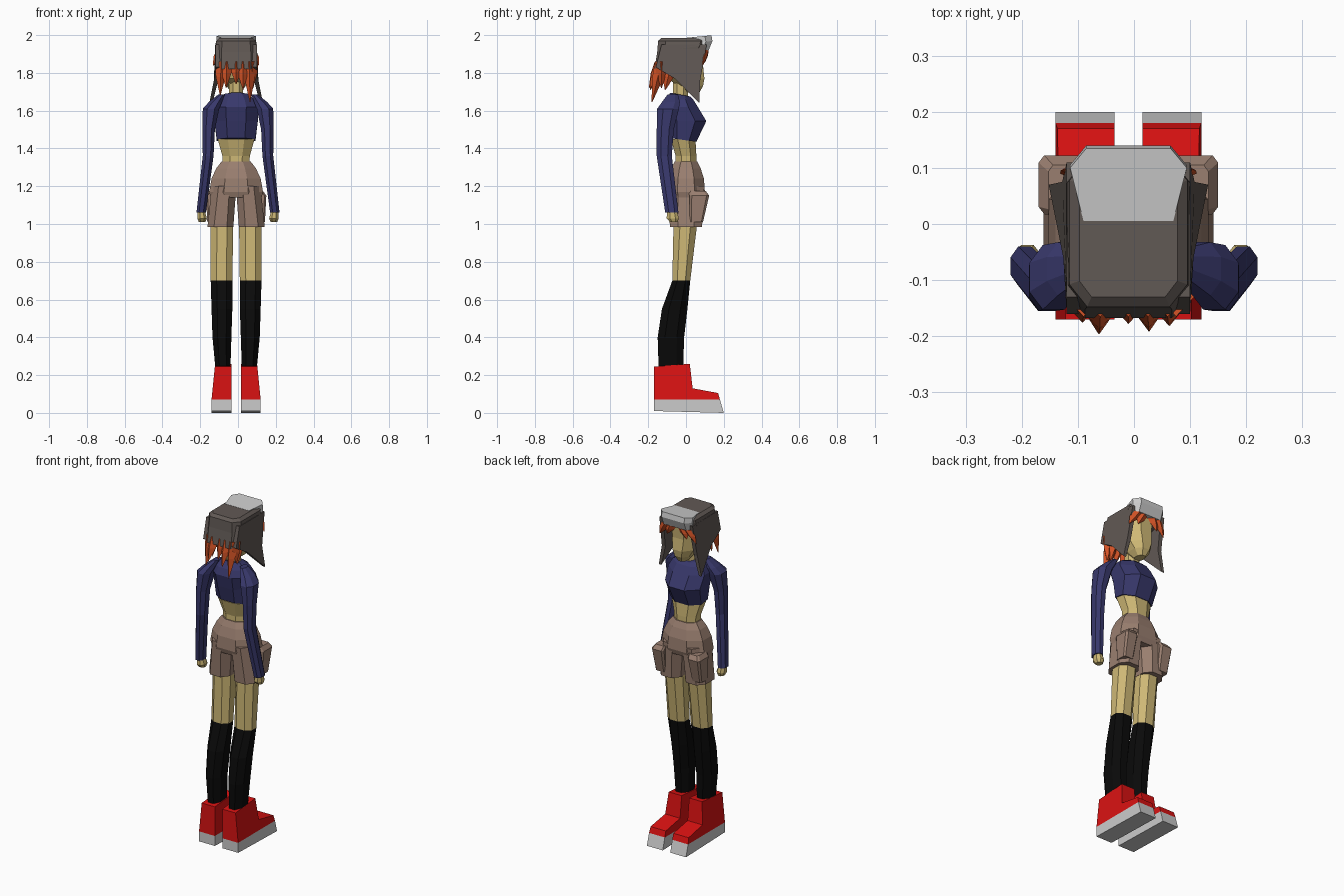
import bpy, bmesh
from mathutils import Vector

cube = bpy.data.objects.get("Cube")
if cube:
    bpy.data.objects.remove(cube)

BODY_CENTRE = -.01
SIDES = {"left": 1, "right": -1}


def material(name, red, green, blue):
    colour = (red, green, blue, 1)
    mat = bpy.data.materials.new(name)
    mat.use_nodes = True
    mat.diffuse_color = colour
    shader = next(n for n in mat.node_tree.nodes if n.type == 'BSDF_PRINCIPLED')
    shader.inputs["Base Color"].default_value = colour
    return mat


skin = material("skin", red=.62, green=.48, blue=.18)
navy = material("navy cloth", red=.04, green=.04, blue=.15)
tan = material("tan cloth", red=.32, green=.21, blue=.16)
brown = material("dark brown hat", red=.12, green=.1, blue=.09)
orange = material("orange hair", red=.68, green=.09, blue=.02)
black = material("black sock", red=.003, green=.003, blue=.003)
red = material("red shoe", red=.7, green=.006, blue=.006)
grey = material("light grey", red=.6, green=.6, blue=.6)


def loft(name, rings, mat, side=1, centre=BODY_CENTRE):
    """Skin a stack of matching rings and cap both ends; side -1 mirrors it."""
    bm = bmesh.new()
    rows = [[bm.verts.new((centre + side * x, y, z)) for x, y, z in ring] for ring in rings]
    for low, high in zip(rows, rows[1:]):
        for i in range(len(low)):
            bm.faces.new((low[i - 1], low[i], high[i], high[i - 1]))
    bm.faces.new(rows[0])
    bm.faces.new(rows[-1])
    bmesh.ops.recalc_face_normals(bm, faces=bm.faces)
    mesh = bpy.data.meshes.new(name)
    bm.to_mesh(mesh)
    bm.free()
    mesh.materials.append(mat)
    bpy.context.collection.objects.link(bpy.data.objects.new(name, mesh))


def ring(z, width, depth, x=0, y=0, flat=.45, tilt=0):
    """Chamfered rectangle; flat is the straight share of a side, tilt lifts the front."""
    corners = [(-1, -flat), (-flat, -1), (flat, -1), (1, -flat),
               (1, flat), (flat, 1), (-flat, 1), (-1, flat)]
    return [(x + u * width / 2, y + v * depth / 2, z + v * tilt) for u, v in corners]


def prism(name, profile, inner, outer, mat, side):
    """Span a (y, z) side profile between two x limits that depend on height."""
    loft(name, [[(limit(z), y, z) for y, z in profile] for limit in (inner, outer)], mat, side)


def lock(name, root, tip, width, depth):
    """Four-sided lock of hair that narrows to a point."""
    root, tip = Vector(root), Vector(tip)
    rings = []
    for along, size in ((0, 1), (.45, .8), (1, .05)):
        p = root.lerp(tip, along)
        w, d = width * size, depth * size
        rings.append([(p.x - w, p.y, p.z), (p.x, p.y - d, p.z),
                      (p.x + w, p.y, p.z), (p.x, p.y + d, p.z)])
    loft(name, rings, orange)


def shoe_side(z):
    return .13 - max(0, z - .07) / 10


def flap_inside(z):
    return .085 + max(0, 1.8 - z) / 4


def flap_outside(z):
    return .11 + max(0, 1.8 - z) / 5


for label, side in SIDES.items():
    # shoes: a wedge sole under an ankle-high upper
    heel, toe, sole_top = -.17, .18, .07
    prism(label + "_sole", [(heel, .01), (toe + .02, 0), (toe, sole_top), (heel, sole_top)],
          lambda z: .025, lambda z: .13, grey, side)
    prism(label + "_shoe", [(heel, sole_top), (toe, sole_top), (toe - .01, .105),
                            (.035, .13), (.02, .26), (heel, .245)],
          lambda z: .025, shoe_side, red, side)

    # legs
    knee = ring(z=.7, x=.077, y=-.025, width=.115, depth=.095)
    loft(label + "_sock", [
        ring(z=.24, x=.07, y=-.08, width=.08, depth=.13),
        ring(z=.4, x=.075, y=-.08, width=.1, depth=.14),
        ring(z=.55, x=.075, y=-.06, width=.11, depth=.135),
        knee], black, side)
    loft(label + "_leg", [knee, ring(z=1.05, x=.075, width=.12, depth=.13)], skin, side)

    # shorts leg and thigh pocket
    loft(label + "_shorts_leg", [
        ring(z=.985, x=.083, width=.137, depth=.17, flat=.5),
        ring(z=1.2, x=.064, width=.13, depth=.195)], tan, side)
    loft(label + "_pocket", [
        ring(z=1.01, x=.12, y=.055, width=.065, depth=.07, flat=.75),
        ring(z=1.15, x=.12, y=.07, width=.08, depth=.105, flat=.75),
        ring(z=1.175, x=.11, y=.06, width=.065, depth=.09, flat=.75)], tan, side)

    # arms hang slightly bent, set about the origin
    loft(label + "_sleeve", [
        ring(z=1.06, x=.195, y=-.075, width=.05, depth=.07),
        ring(z=1.36, x=.158, y=-.115, width=.057, depth=.08),
        ring(z=1.5, x=.155, y=-.11, width=.065, depth=.09),
        ring(z=1.61, x=.143, y=-.095, width=.087, depth=.115),
        ring(z=1.645, x=.12, y=-.08, width=.07, depth=.095),
        ring(z=1.685, x=.088, y=-.07, width=.035, depth=.055)], navy, side, centre=0)
    loft(label + "_hand", [
        ring(z=1.01, x=.19, y=-.065, width=.035, depth=.04),
        ring(z=1.03, x=.19, y=-.07, width=.05, depth=.065),
        ring(z=1.075, x=.195, y=-.075, width=.035, depth=.05)], skin, side, centre=0)

    # hat flap over the ear, flaring toward its tip
    prism(label + "_ear_flap", [(-.16, 1.83), (-.06, 1.77), (.07, 1.64), (.075, 1.76),
                                (.11, 1.95), (-.13, 1.95)],
          flap_inside, flap_outside, brown, side)

    # hair at the forehead and behind the ear
    lock(label + "_fringe_wing", (side * .07, .1, 1.92), (side * .12, .09, 1.84),
         width=.035, depth=.02)
    lock(label + "_fringe", (side * .035, .1, 1.92), (side * .065, .1, 1.855),
         width=.035, depth=.02)
    lock(label + "_side_hair", (side * .08, -.08, 1.84), (side * .085, -.11, 1.71),
         width=.025, depth=.04)

# shorts hips
loft("shorts_hips", [
    ring(z=1.14, width=.27, depth=.18),
    ring(z=1.17, width=.285, depth=.2),
    ring(z=1.24, width=.26, depth=.19),
    ring(z=1.295, width=.21, depth=.155),
    ring(z=1.33, width=.155, depth=.12)], tan)

# bare waist
loft("waist", [
    ring(z=1.3, width=.14, depth=.11),
    ring(z=1.36, width=.145, depth=.11),
    ring(z=1.45, y=-.015, width=.195, depth=.13)], skin)

# cropped top, fullest at the chest
loft("cropped_top", [
    ring(z=1.445, y=-.015, width=.205, depth=.14, tilt=-.01),
    ring(z=1.545, width=.23, depth=.215),
    ring(z=1.62, y=-.03, width=.24, depth=.185),
    ring(z=1.66, y=-.035, width=.2, depth=.145),
    ring(z=1.685, y=-.03, width=.12, depth=.105, tilt=-.01)], navy)

# neck and head
loft("neck", [ring(z=z, y=-.03, width=.075, depth=.08) for z in (1.65, 1.8)], skin)
loft("head", [
    ring(z=1.695, y=.035, width=.05, depth=.07),
    ring(z=1.73, y=.025, width=.1, depth=.13),
    ring(z=1.77, width=.14, depth=.195),
    ring(z=1.84, y=-.015, width=.165, depth=.21),
    ring(z=1.94, y=-.01, width=.165, depth=.215)], skin)

# hat crown, lower at the back
loft("hat_crown", [
    ring(z=1.865, y=-.04, width=.222, depth=.255, flat=.7, tilt=.045),
    ring(z=1.93, y=-.02, width=.222, depth=.265, flat=.7, tilt=.02),
    ring(z=1.97, y=-.015, width=.21, depth=.265, flat=.7),
    ring(z=1.985, y=-.015, width=.175, depth=.23, flat=.75)], brown)

# hat peak: a tapered plate across the top and forehead
half = [(.08, .01), (.104, .105), (.075, .14)]
outline = half + [(-x, y) for x, y in reversed(half)]
loft("hat_peak", [
    [(x, y - shift, base + y / 10) for x, y in outline]
    for base, shift in ((1.905, .02), (1.955, 0), (1.985, .005))], grey)

# ragged hair below the back of the hat
for x, length, reach in ((-.08, .18, .04), (-.05, .14, .065), (0, .12, .045),
                         (.035, .15, .06), (.07, .215, .05), (.085, .14, 0)):
    lock("hair_lock", (x, -.13, 1.86), (x * 1.05, -.13 - reach, 1.86 - length),
         width=.032, depth=.035)
